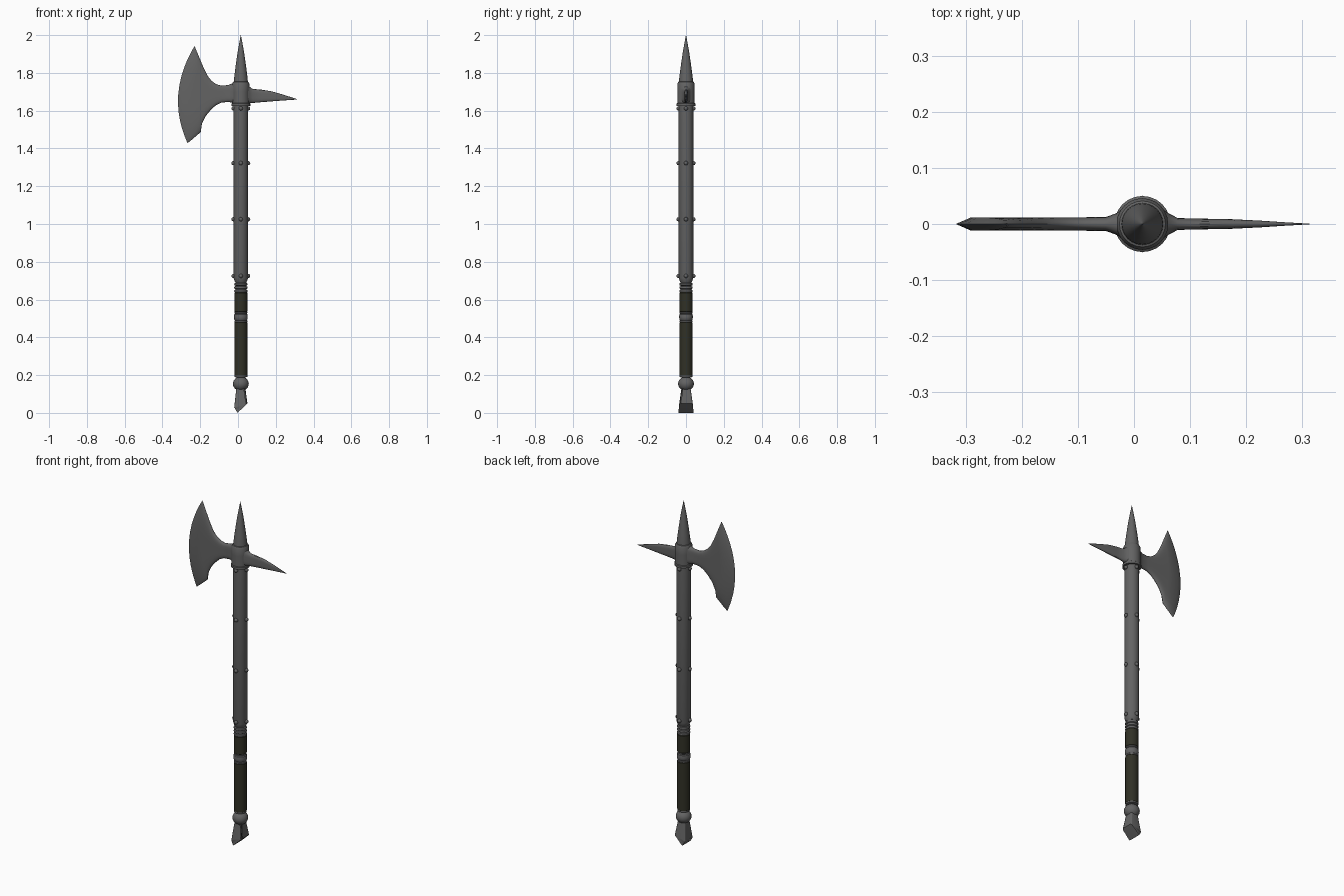
import bpy, bmesh, math
from mathutils import Vector

if "Cube" in bpy.data.objects:
    bpy.data.objects.remove(bpy.data.objects["Cube"])

CX = 0.015  # shaft axis


def material(name, rgb):
    m = bpy.data.materials.new(name)
    m.diffuse_color = (*rgb, 1)
    m.use_nodes = True
    m.node_tree.nodes["Principled BSDF"].inputs["Base Color"].default_value = m.diffuse_color
    return m


STEEL = material("dark_steel", (0.125, 0.125, 0.125))
LEATHER = material("dark_leather", (0.030, 0.030, 0.019))


def finish(name, bm, mat, angle=35):
    bmesh.ops.remove_doubles(bm, verts=bm.verts, dist=0.00005)
    bmesh.ops.recalc_face_normals(bm, faces=bm.faces)
    me = bpy.data.meshes.new(name)
    bm.to_mesh(me)
    bm.free()
    me.materials.append(mat)
    ob = bpy.data.objects.new(name, me)
    bpy.context.collection.objects.link(ob)
    bpy.ops.object.select_all(action='DESELECT')
    ob.select_set(True)
    bpy.context.view_layer.objects.active = ob
    bpy.ops.object.shade_smooth_by_angle(angle=math.radians(angle))
    return ob


def lathe(name, profile, mat, n=24):
    """Turn (radius, z) points around the shaft axis."""
    bm = bmesh.new()
    rings = [[bm.verts.new((CX + r * math.cos(math.tau * i / n), r * math.sin(math.tau * i / n), z))
              for i in range(n)] for r, z in profile]
    for a, b in zip(rings, rings[1:]):
        for i in range(n):
            j = (i + 1) % n
            bm.faces.new((a[i], a[j], b[j], b[i]))
    bm.faces.new(rings[0])
    bm.faces.new(rings[-1])
    return finish(name, bm, mat)


def plate(name, columns, mat, rows=16):
    """Loft columns (top x, top z, bottom x, bottom z, bulge, half thickness) with rounded rims."""
    bm = bmesh.new()
    loops = []
    for tx, tz, bx, bz, bulge, th in columns:
        front, back = [], []
        for k in range(rows + 1):
            s = (1 - math.cos(math.pi * k / rows)) / 2
            x = tx + (bx - tx) * s - 4 * bulge * s * (1 - s)
            z = tz + (bz - tz) * s
            y = th * math.sqrt(max(0, 1 - abs(2 * s - 1) ** 5))
            front.append((x, -y, z))
            back.append((x, y, z))
        loops.append([bm.verts.new(p) for p in front + back[-2:0:-1]])
    n = len(loops[0])
    for a, b in zip(loops, loops[1:]):
        for i in range(n):
            j = (i + 1) % n
            bm.faces.new((a[i], a[j], b[j], b[i]))
    bm.faces.new(loops[0])
    if columns[-1][5] > 0:
        bm.faces.new(loops[-1])
    else:
        # sharp edge: weld the front and back rims
        bmesh.ops.remove_doubles(bm, verts=loops[-1], dist=0.00005)
    return finish(name, bm, mat)


# Axe blade, from the neck out to the ground cutting edge
plate("axe_blade", [
    (-0.015, 1.748, -0.015, 1.638, 0, 0.030),
    (-0.032, 1.744, -0.032, 1.642, 0, 0.019),
    (-0.050, 1.736, -0.050, 1.646, 0, 0.0125),
    (-0.087, 1.732, -0.087, 1.643, 0, 0.012),
    (-0.115, 1.740, -0.118, 1.628, 0, 0.012),
    (-0.140, 1.758, -0.145, 1.603, 0, 0.012),
    (-0.160, 1.783, -0.172, 1.570, 0.003, 0.012),
    (-0.180, 1.822, -0.191, 1.530, 0.008, 0.012),
    (-0.200, 1.870, -0.197, 1.487, 0.028, 0.012),
    (-0.222, 1.923, -0.242, 1.448, 0.058, 0.012),
    (-0.230, 1.942, -0.267, 1.428, 0.068, 0),
], STEEL)

# Back spike
plate("back_spike", [
    (0.045, 1.742, 0.045, 1.636, 0, 0.030),
    (0.062, 1.726, 0.062, 1.639, 0, 0.019),
    (0.078, 1.715, 0.078, 1.641, 0, 0.0105),
    (0.125, 1.711, 0.125, 1.645, 0, 0.0095),
    (0.175, 1.703, 0.175, 1.649, 0, 0.0085),
    (0.225, 1.689, 0.225, 1.653, 0, 0.006),
    (0.270, 1.675, 0.270, 1.656, 0, 0.003),
    (0.313, 1.661, 0.313, 1.659, 0, 0.0006),
], STEEL, rows=10)

# Socket and top spike
lathe("socket", [(0.036, 1.625), (0.050, 1.625), (0.050, 1.637), (0.046, 1.640),
                 (0.046, 1.70), (0.046, 1.742), (0.041, 1.752), (0.034, 1.755)], STEEL)
lathe("top_spike", [(0.038, 1.74), (0.036, 1.77), (0.031, 1.81), (0.025, 1.855),
                    (0.017, 1.91), (0.008, 1.96), (0.0005, 2.0)], STEEL)

# Metal shaft and the collar rings under it
lathe("shaft", [(0.030, 0.692), (0.034, 0.70), (0.0385, 0.715), (0.0385, 1.63)], STEEL)
collar = [(0.030, 0.635)]
for z in (0.645, 0.663, 0.681):
    collar += [(0.029, z - 0.008), (0.034, z - 0.005), (0.0355, z), (0.034, z + 0.005), (0.029, z + 0.008)]
lathe("collar_rings", collar + [(0.030, 0.70)], STEEL)

# Leather grips separated by a rounded metal band
for name, z0, z1 in (("lower_grip", 0.195, 0.482), ("upper_grip", 0.533, 0.640)):
    lathe(name, [(0.031, z0), (0.0345, z0 + 0.004), (0.0345, z1 - 0.004), (0.031, z1)], LEATHER)
lathe("grip_band", [(0.030, 0.478), (0.034, 0.481), (0.034, 0.488), (0.031, 0.490), (0.035, 0.495),
                    (0.0365, 0.508), (0.035, 0.522), (0.031, 0.526), (0.034, 0.528), (0.034, 0.534),
                    (0.030, 0.537)], STEEL)

# Ball pommel
ball = [(0.042 * math.sin(a), 0.154 - 0.038 * math.cos(a))
        for a in (math.pi * k / 12 for k in range(2, 11))]
lathe("pommel_ball", ball + [(0.034, 0.190), (0.034, 0.198), (0.030, 0.20)], STEEL)

# Flared, slanted foot: (x, z, half depth) corners extruded across y
bm = bmesh.new()
foot = [(-0.009, 0.130, 0.024), (-0.020, 0.030, 0.037), (-0.003, 0.0, 0.040),
        (0.050, 0.050, 0.036), (0.039, 0.130, 0.024)]
sides = [[bm.verts.new((x, s * d, z)) for x, z, d in foot] for s in (-1, 1)]
for side in sides:
    bm.faces.new((side[0], side[1], side[3], side[4]))
    bm.faces.new((side[1], side[2], side[3]))
for i in range(5):
    j = (i + 1) % 5
    bm.faces.new((sides[0][i], sides[0][j], sides[1][j], sides[1][i]))
edges = [e for e in bm.edges if abs(e.verts[0].co.z - e.verts[1].co.z) > 0.06]
bmesh.ops.bevel(bm, geom=edges, offset=0.008, segments=3, profile=0.5, affect='EDGES')
finish("pommel_foot", bm, STEEL)

# Rivets: four rows around the shaft
bm = bmesh.new()
for z in (0.725, 1.025, 1.322, 1.612):
    for k in range(4):
        a = k * math.pi / 2
        geo = bmesh.ops.create_uvsphere(bm, u_segments=10, v_segments=8, radius=0.011)
        bmesh.ops.translate(bm, verts=geo["verts"],
                            vec=Vector((CX + 0.0395 * math.cos(a), 0.0395 * math.sin(a), z)))
finish("rivets", bm, STEEL, 60)
